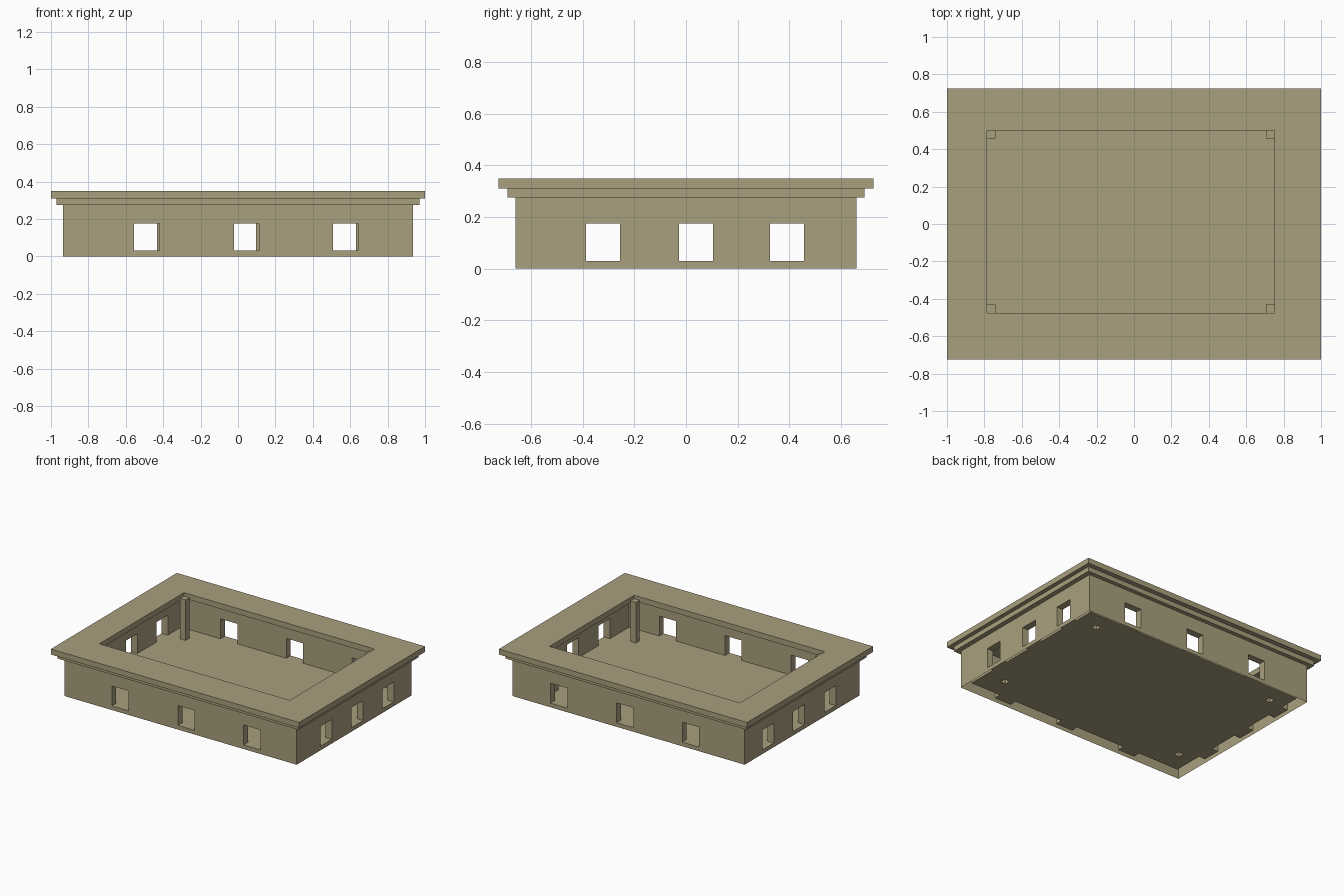
import bpy, bmesh

if "Cube" in bpy.data.objects:
    bpy.data.objects.remove(bpy.data.objects["Cube"])

tan = bpy.data.materials.new("tan_stone")
tan.diffuse_color = (0.40, 0.35, 0.21, 1)
tan.use_nodes = True
tan.node_tree.nodes["Principled BSDF"].inputs["Base Color"].default_value = tan.diffuse_color

# Main sizes
OX, OY = 0.935, 0.66            # outer wall half sizes
T = 0.05                        # wall thickness
IX, IY = OX - T, OY - T         # inner wall half sizes
FLOOR, SILL_TOP = 0.03, 0.175   # floor (= window sill) and window head
Z1, Z2, Z3 = 0.275, 0.31, 0.35  # wall top, lower cornice top, rim top
HOLE = (-0.785, 0.75, -0.475, 0.50)


def finish(name, bm):
    bmesh.ops.remove_doubles(bm, verts=bm.verts, dist=1e-5)
    bmesh.ops.recalc_face_normals(bm, faces=bm.faces)
    me = bpy.data.meshes.new(name)
    bm.to_mesh(me)
    bm.free()
    me.materials.append(tan)
    ob = bpy.data.objects.new(name, me)
    bpy.context.collection.objects.link(ob)
    return ob


def quad(bm, *pts):
    bm.faces.new([bm.verts.new(p) for p in pts])


def sheet(bm, us, vs, place, skip):
    """Grid of quads over sorted cuts, leaving out the cells in which skip is true."""
    for u0, u1 in zip(us, us[1:]):
        for v0, v1 in zip(vs, vs[1:]):
            if not skip((u0 + u1) / 2, (v0 + v1) / 2):
                quad(bm, place(u0, v0), place(u1, v0), place(u1, v1), place(u0, v1))


def wall(name, along_x, sign, windows):
    """Hollow wall: outer skin, inner skin and window linings, open underneath."""
    bm = bmesh.new()
    outer, inner = (OY, IY) if along_x else (OX, IX)
    lo, li = (OX, IX) if along_x else (OY, IY)

    def at(u, d, z):
        return (u, sign * d, z) if along_x else (sign * d, u, z)

    def is_window(u, z):
        return FLOOR < z < SILL_TOP and any(a < u < b for a, b in windows)

    cuts = [c for w in windows for c in w]
    sheet(bm, [-lo] + cuts + [lo], [0, FLOOR, SILL_TOP, Z1],
          lambda u, z: at(u, outer, z), is_window)
    sheet(bm, [-li] + cuts + [li], [FLOOR, SILL_TOP, Z2],
          lambda u, z: at(u, inner, z), is_window)
    for a, b in windows:
        ring = [(a, FLOOR), (b, FLOOR), (b, SILL_TOP), (a, SILL_TOP)]
        for (u0, z0), (u1, z1) in zip(ring, ring[1:] + ring[:1]):
            quad(bm, at(u0, outer, z0), at(u1, outer, z1),
                 at(u1, inner, z1), at(u0, inner, z0))
    finish(name, bm)


def frame(name, out, hole, z0, z1):
    """Rectangular ring slab; out and hole are (x0, x1, y0, y1)."""
    bm = bmesh.new()

    def corners(r, z):
        return [(r[0], r[2], z), (r[1], r[2], z), (r[1], r[3], z), (r[0], r[3], z)]

    loops = [corners(out, z0), corners(out, z1), corners(hole, z1), corners(hole, z0)]
    for a, b in zip(loops, loops[1:] + loops[:1]):
        for i in range(4):
            j = (i + 1) % 4
            quad(bm, a[i], a[j], b[j], b[i])
    finish(name, bm)


# Walls with three windows each
side_windows = [(-0.388, -0.256), (-0.027, 0.105), (0.325, 0.457)]
wall("front_wall", True, -1, [(-0.555, -0.42), (-0.022, 0.113), (0.507, 0.642)])
wall("back_wall", True, 1, [(-0.567, -0.432), (-0.038, 0.097), (0.493, 0.63)])
wall("right_wall", False, 1, side_windows)
wall("left_wall", False, -1, side_windows)

# Stepped cornice and wide top rim
frame("lower_cornice", (-0.97, 0.97, -0.69, 0.69), (-IX, IX, -IY, IY), Z1, Z2)
frame("top_rim", (-1, 1, -0.725, 0.725), HOLE, Z2, Z3)

# Floor sheet, open under the hollow pillars
P = 0.044
x0, x1, y0, y1 = HOLE
spans_x = [(x0, x0 + P), (x1 - P, x1)]
spans_y = [(y0, y0 + P), (y1 - P, y1)]


def under_pillar(x, y):
    return (any(a < x < b for a, b in spans_x)
            and any(a < y < b for a, b in spans_y))


bm = bmesh.new()
sheet(bm, [-IX, *spans_x[0], *spans_x[1], IX], [-IY, *spans_y[0], *spans_y[1], IY],
      lambda x, y: (x, y, FLOOR), under_pillar)
finish("floor", bm)

# Corner pillars, open at the bottom
PILLAR_TOP = 0.325
for nx, (a, b) in zip(("left", "right"), spans_x):
    for ny, (c, d) in zip(("front", "back"), spans_y):
        bm = bmesh.new()
        base = [(a, c), (b, c), (b, d), (a, d)]
        quad(bm, *[(x, y, PILLAR_TOP) for x, y in base])
        for p, q in zip(base, base[1:] + base[:1]):
            quad(bm, (*p, FLOOR), (*q, FLOOR), (*q, PILLAR_TOP), (*p, PILLAR_TOP))
        finish(f"{ny}_{nx}_pillar", bm)
